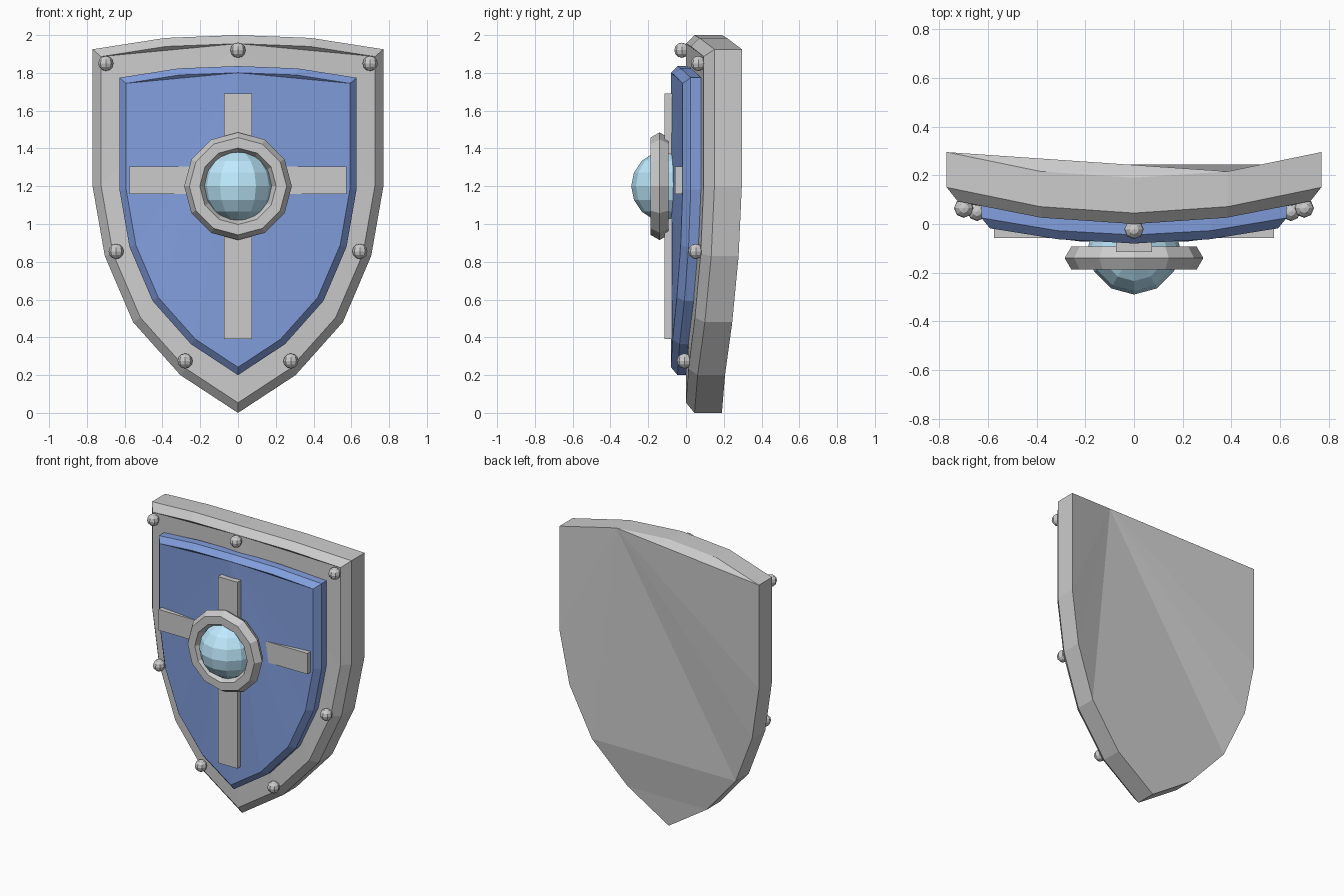
import bpy, bmesh, math
from mathutils import Vector, Matrix

if "Cube" in bpy.data.objects:
    bpy.data.objects.remove(bpy.data.objects["Cube"])

CURVE = 0.178  # shield bends backward by CURVE * x^2


def material(name, color):
    m = bpy.data.materials.new(name)
    m.diffuse_color = color
    m.use_nodes = True
    m.node_tree.nodes["Principled BSDF"].inputs["Base Color"].default_value = m.diffuse_color
    return m


def add_object(name, bm, mat=None):
    bmesh.ops.recalc_face_normals(bm, faces=bm.faces)
    me = bpy.data.meshes.new(name)
    bm.to_mesh(me)
    bm.free()
    ob = bpy.data.objects.new(name, me)
    bpy.context.collection.objects.link(ob)
    if mat:
        me.materials.append(mat)
    return ob


def inset(pts, d):
    # mitred inward offset of a clockwise outline
    out = []
    for i, p in enumerate(pts):
        a = (p - pts[i - 1]).normalized()
        b = (pts[(i + 1) % len(pts)] - p).normalized()
        na, nb = Vector((a.y, -a.x)), Vector((b.y, -b.x))
        out.append(p + (na + nb) * d / (1 + na.dot(nb)))
    return out


def curved_plate(name, pts, front, back, chamfer, mat=None):
    bm = bmesh.new()
    n = len(pts)
    layers = [(inset(pts, chamfer), front), (pts, front + chamfer), (pts, back)]
    rings = [[bm.verts.new((p.x, y + CURVE * p.x ** 2, p.y)) for p in ring]
             for ring, y in layers]
    for r, s in zip(rings, rings[1:]):
        for i in range(n):
            j = (i + 1) % n
            bm.faces.new((r[i], r[j], s[j], s[i]))
    f, b = rings[0], rings[2]
    for i in range(1, n - 1):  # front cap
        bm.faces.new((f[0], f[i], f[i + 1]))
    fan = [2, 3, 4, 5, 9, 10, 11, 12, 13, 0]  # back cap
    for i, j in zip(fan, fan[1:]):
        bm.faces.new((b[1], b[i], b[j]))
    bm.faces.new((b[5], b[6], b[8], b[9]))
    bm.faces.new((b[6], b[7], b[8]))
    return add_object(name, bm, mat)


def box(name, lo, hi):
    bm = bmesh.new()
    lo, hi = Vector(lo), Vector(hi)
    bmesh.ops.create_cube(bm, size=1, matrix=Matrix.Translation((lo + hi) / 2)
                          @ Matrix.Diagonal((*(hi - lo), 1)))
    return add_object(name, bm)


def ball(name, loc, r, seg, rings, mat=None):
    bm = bmesh.new()
    bmesh.ops.create_uvsphere(bm, u_segments=seg, v_segments=rings, radius=r,
                              matrix=Matrix.Translation(loc))
    return add_object(name, bm, mat)


blue = material("blue_paint", (0.22, 0.34, 0.72, 1))
glass = material("pale_blue_gem", (0.52, 0.83, 1.0, 1))

# Shield outline, right half mirrored to the left
half = [(0.385, 1.985), (0.77, 1.925), (0.77, 1.2), (0.705, 0.83),
        (0.555, 0.48), (0.305, 0.2)]
outline = [Vector(p) for p in
           [(0, 2.0)] + half + [(0, 0)] + [(-x, z) for x, z in reversed(half)]]

# Grey body and blue front panel
curved_plate("shield_body", outline, 0.0, 0.19, 0.045)
small = [Vector((p.x * 0.815, 0.2 + p.y * 0.818)) for p in outline]
curved_plate("front_panel", small, -0.08, 0.01, 0.035, blue)

# Cross bars
box("vertical_bar", (-0.075, -0.115, 0.39), (0.075, -0.065, 1.69))
box("horizontal_bar", (-0.575, -0.057, 1.16), (0.575, -0.01, 1.305))

# Boss ring and gem
bpy.ops.mesh.primitive_torus_add(major_segments=12, minor_segments=6,
                                 major_radius=0.23, minor_radius=0.055,
                                 location=(0, -0.14, 1.2),
                                 rotation=(math.pi / 2, 0, 0))
bpy.context.object.name = "boss_ring"
ball("boss_gem", (0, -0.10, 1.2), 0.19, 12, 8, glass)

# Rivets around the rim
spots = [(0, 1.92)] + [(s * x, z) for s in (-1, 1)
                       for x, z in ((0.70, 1.85), (0.645, 0.855), (0.28, 0.275))]
for i, (x, z) in enumerate(spots):
    ball(f"rivet_{i + 1}", (x, -0.022 + CURVE * x * x, z), 0.04, 8, 6)
